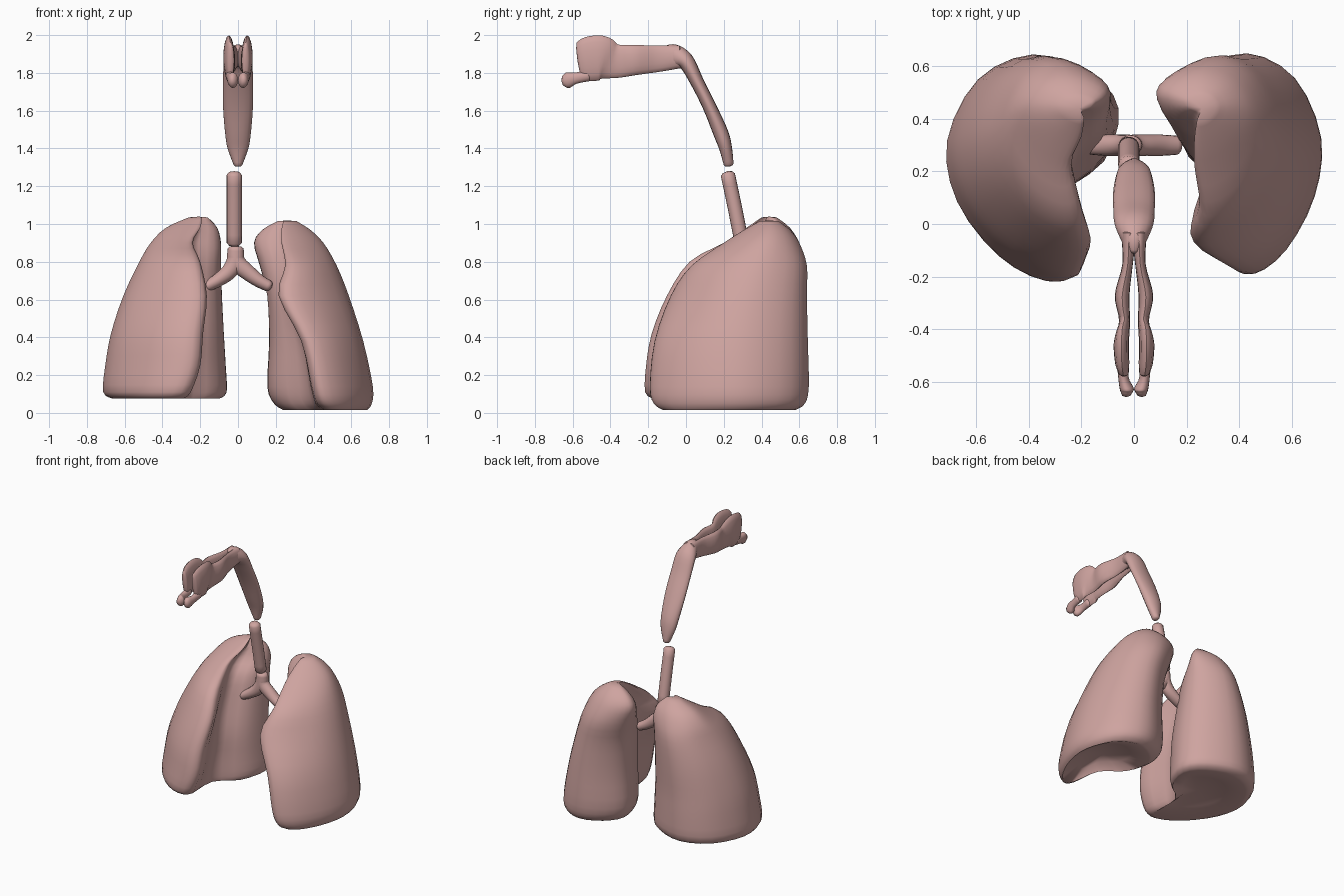
import bpy, bmesh, math
from mathutils import Vector

if "Cube" in bpy.data.objects:
    bpy.data.objects.remove(bpy.data.objects["Cube"])

tissue = bpy.data.materials.new("tissue")
tissue.diffuse_color = (0.62, 0.37, 0.35, 1)
tissue.use_nodes = True
tissue.node_tree.nodes["Principled BSDF"].inputs["Base Color"].default_value = tissue.diffuse_color


def spline(pts, steps, closed=False):
    """Catmull-Rom through tuples of any length."""
    n, out = len(pts), []
    for i in range(n if closed else n - 1):
        if closed:
            q = [pts[(i + k) % n] for k in (-1, 0, 1, 2)]
        else:
            q = [pts[min(max(i + k, 0), n - 1)] for k in (-1, 0, 1, 2)]
        for s in range(steps):
            t = s / steps
            out.append(tuple(0.5 * (2 * b + (c - a) * t + (2 * a - 5 * b + 4 * c - d) * t * t
                                    + (3 * b - a - 3 * c + d) * t ** 3) for a, b, c, d in zip(*q)))
    if not closed:
        out.append(tuple(pts[-1]))
    return out


def skin(name, rings, tip_a, tip_b, angle=50):
    """Join rings of points with quads, closing both ends with a fan."""
    bm = bmesh.new()
    vs = [[bm.verts.new(p) for p in r] for r in rings]
    n = len(rings[0])
    for a, b in zip(vs, vs[1:]):
        for i in range(n):
            j = (i + 1) % n
            bm.faces.new((a[i], a[j], b[j], b[i]))
    for ring, tip in ((vs[0], tip_a), (vs[-1], tip_b)):
        c = bm.verts.new(tip)
        for i in range(n):
            bm.faces.new((ring[i], ring[(i + 1) % n], c))
    bmesh.ops.recalc_face_normals(bm, faces=bm.faces)
    me = bpy.data.meshes.new(name)
    bm.to_mesh(me)
    bm.free()
    me.materials.append(tissue)
    ob = bpy.data.objects.new(name, me)
    bpy.context.collection.objects.link(ob)
    bpy.ops.object.select_all(action='DESELECT')
    ob.select_set(True)
    bpy.context.view_layer.objects.active = ob
    bpy.ops.object.shade_smooth_by_angle(angle=math.radians(angle))
    return ob


def tube(name, pts, side, cap=0.02, steps=4, n=16):
    """Tube with elliptical sections: (x, y, z, radius along side, other radius)."""
    path = spline(pts, steps)
    side = Vector(side)
    pos = [Vector(p[:3]) for p in path]
    rings = []
    for i, p in enumerate(path):
        t = (pos[min(i + 1, len(pos) - 1)] - pos[max(i - 1, 0)]).normalized()
        nrm = side.cross(t).normalized()

        def ring(k, off):
            return [pos[i] + t * off + side * (p[3] * k * math.cos(a)) + nrm * (p[4] * k * math.sin(a))
                    for a in (2 * math.pi * j / n for j in range(n))]
        if i == 0:
            rings.append(ring(0.7, -cap * 0.7))
            tip_a = pos[0] - t * cap
        rings.append(ring(1, 0))
        if i == len(path) - 1:
            rings.append(ring(0.7, cap * 0.7))
            tip_b = pos[i] + t * cap
    return skin(name, rings, tip_a, tip_b)


def lung(name, sections, sx, dome):
    """Stack of bean-shaped outlines: (z, inner, outer, front tip x, hollow x, front y, back y)."""
    rings = []
    for z, xi, xo, xf, xh, yf, yb in spline(sections, 3):
        w, d = xo - xi, yb - yf
        outline = [(xi, yb - 0.24 * d), (xi + 0.17 * w, yb - 0.08 * d), (xi + 0.5 * w, yb),
                   (xi + 0.82 * w, yb - 0.11 * d), (xo, yb - 0.38 * d),
                   (xo - 0.08 * (xo - xf), yb - 0.65 * d), (xo - 0.42 * (xo - xf), yf + 0.11 * d),
                   (xf + 0.2 * (xo - xf), yf), (xf, yf + 0.06 * d),
                   (xh, yf + 0.36 * d), (xi + 0.25 * (xh - xi), yf + 0.53 * d)]
        rings.append([Vector((sx * x, y, z)) for x, y in spline(outline, 3, True)])
    # hollow underside and rounded top
    c = sum(rings[0], Vector()) / len(rings[0])
    t = sum(rings[-1], Vector()) / len(rings[-1])
    rings.insert(0, [c.lerp(p, 0.6) + Vector((0, 0, dome * 0.7)) for p in rings[0]])
    skin(name, rings, c + Vector((0, 0, dome)), t + Vector((0, 0, 0.004)), 60)


# lungs
lung("lung_a", [
    (0.015, .24, .68, .46, .42, -.12, .58), (.05, .19, .705, .42, .39, -.17, .63),
    (.14, .155, .71, .39, .37, -.19, .65),
    (.38, .165, .66, .335, .34, -.165, .645), (.62, .155, .585, .215, .27, -.08, .64),
    (.78, .115, .52, .25, .27, .03, .64), (.90, .085, .45, .23, .25, .20, .60),
    (.97, .13, .38, .23, .24, .31, .55), (1.015, .21, .31, .24, .25, .39, .49)], 1, 0.07)
lung("lung_b", [
    (.075, .10, .66, .29, .28, -.17, .58), (.11, .06, .71, .25, .28, -.215, .64),
    (.25, .065, .70, .20, .27, -.21, .645),
    (.42, .075, .67, .185, .25, -.18, .64), (.62, .085, .605, .165, .25, -.10, .64),
    (.80, .09, .52, .20, .24, .02, .63), (.90, .09, .46, .24, .24, .20, .60),
    (.98, .11, .38, .20, .21, .32, .55), (1.035, .16, .26, .19, .20, .40, .48)], -1, 0.05)

# windpipe
tube("windpipe", [(-.02, .222, 1.26, .04, .038), (-.02, .26, 1.08, .04, .038),
                  (-.02, .295, .90, .04, .038)], (1, 0, 0), steps=3)

# forked airways, sharing one stem
for s in (1, -1):
    tube("bronchus", [(-.012, .30, .87, .038, .042), (-.012 + s * .004, .30, .80, .04, .046),
                      (s * .05, .30, .745, .04, .042), (s * .11, .30, .70, .04, .035),
                      (s * .165, .30, .67, .036, .03)], (0, 1, 0), cap=.015)

# throat, bending forward into the nasal passages
tube("throat", [(0, .226, 1.315, .024, .026), (0, .21, 1.40, .055, .034), (0, .185, 1.48, .068, .04),
                (0, .125, 1.62, .079, .036), (0, .06, 1.75, .079, .036), (0, .0, 1.86, .074, .045),
                (0, -.06, 1.89, .05, .06), (0, -.10, 1.89, .03, .055)], (1, 0, 0), cap=.012)

# paired nasal passages and nostrils
for s in (1, -1):
    tube("nasal_passage", [
        (s * .02, -.03, 1.885, .03, .06), (s * .024, -.15, 1.875, .02, .07),
        (s * .045, -.27, 1.868, .028, .08), (s * .036, -.37, 1.862, .021, .09),
        (s * .048, -.45, 1.88, .029, .118), (s * .045, -.53, 1.87, .027, .115),
        (s * .04, -.565, 1.865, .02, .095)], (1, 0, 0), cap=.01)
    tube("nostril", [(s * .042, -.52, 1.785, .024, .03), (s * .04, -.585, 1.772, .02, .03),
                     (s * .028, -.625, 1.762, .027, .042), (s * .028, -.642, 1.76, .022, .034)],
         (1, 0, 0), cap=.018)
